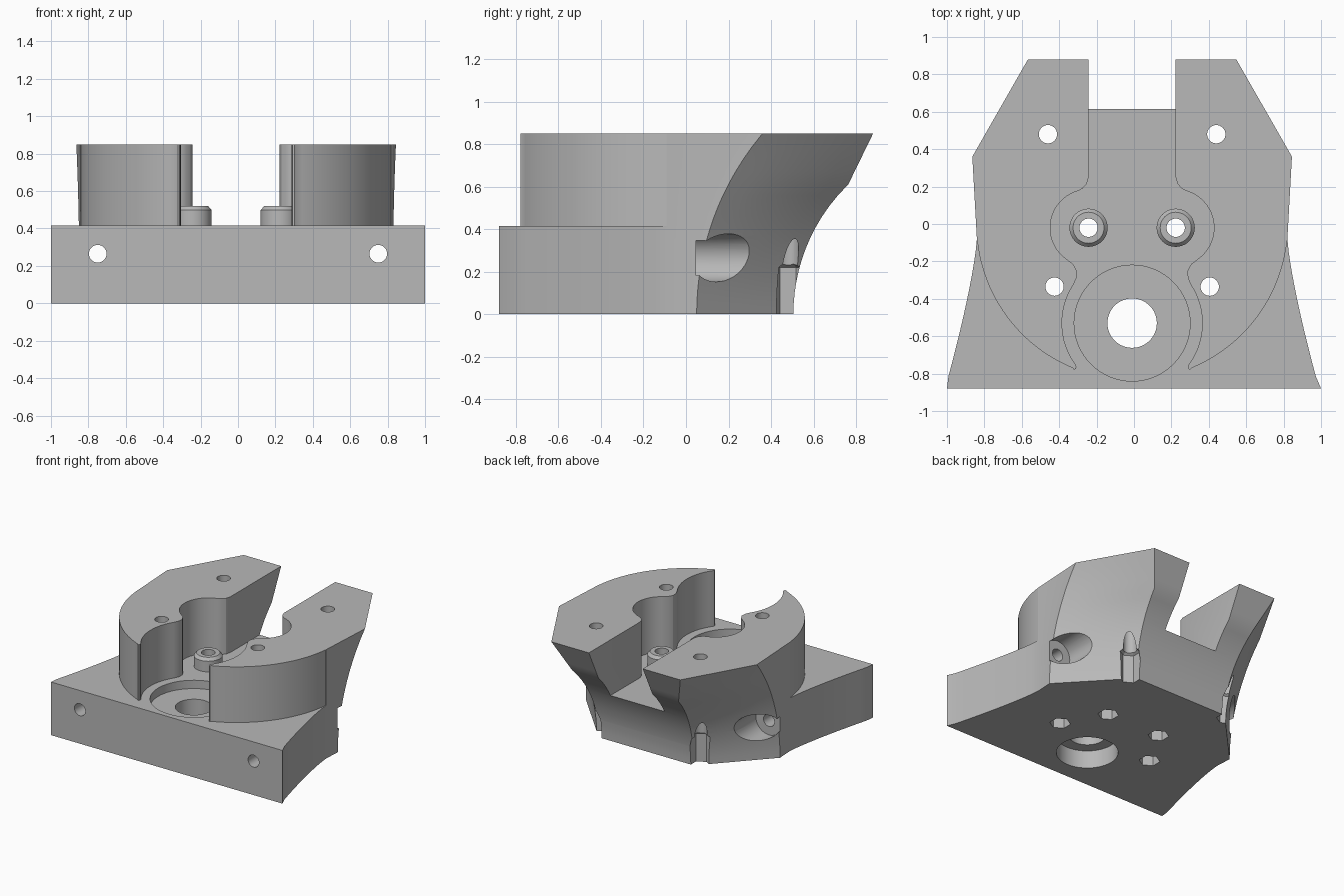
import bpy, bmesh
from math import sin, cos, radians, sqrt, pi

cube = bpy.data.objects.get("Cube")
if cube:
    bpy.data.objects.remove(cube, do_unlink=True)

CX = -0.01          # symmetry line of all features
DECK, TOP = 0.415, 0.85

grey = bpy.data.materials.new("plain grey")
grey.use_nodes = True
grey.diffuse_color = (0.48, 0.48, 0.48, 1)
grey.node_tree.nodes["Principled BSDF"].inputs["Base Color"].default_value = (0.48, 0.48, 0.48, 1)


def loft(name, rings):
    """Closed solid through rings of equal point count."""
    bm = bmesh.new()
    loops = [[bm.verts.new(p) for p in ring] for ring in rings]
    n = len(loops[0])
    for a, b in zip(loops, loops[1:]):
        for i in range(n):
            j = (i + 1) % n
            bm.faces.new((a[i], a[j], b[j], b[i]))
    bm.faces.new(loops[0][::-1])
    bm.faces.new(loops[-1])
    bmesh.ops.recalc_face_normals(bm, faces=bm.faces)
    mesh = bpy.data.meshes.new(name)
    bm.to_mesh(mesh)
    bm.free()
    obj = bpy.data.objects.new(name, mesh)
    bpy.context.collection.objects.link(obj)
    mesh.materials.append(grey)
    return obj


def mirrored(half):
    """Complete a right-hand half outline about the symmetry line."""
    return [(CX + x, y) for x, y in half] + [(CX - x, y) for x, y in reversed(half)]


def arc(cx, cy, r, a0, a1, n):
    angles = [radians(a0 + (a1 - a0) * i / n) for i in range(n + 1)]
    return [(cx + r * cos(a), cy + r * sin(a)) for a in angles]


def post(name, x, y, sections, sides=48, turn=0.0):
    """Upright turned solid from (radius, height) sections."""
    return loft(name, [[(x + r * cos(turn + 2 * pi * i / sides),
                         y + r * sin(turn + 2 * pi * i / sides), z)
                        for i in range(sides)] for r, z in sections])


def rod_y(name, x, z, r, y0, y1, sides=40):
    return loft(name, [[(x + r * cos(2 * pi * i / sides), y, z + r * sin(2 * pi * i / sides))
                        for i in range(sides)] for y in (y0, y1)])


def boolean(target, tool, operation="DIFFERENCE"):
    mod = target.modifiers.new("cut", "BOOLEAN")
    mod.operation, mod.solver, mod.object = operation, "EXACT", tool
    bpy.context.view_layer.objects.active = target
    bpy.ops.object.modifier_apply(modifier=mod.name)
    bpy.data.objects.remove(tool, do_unlink=True)


# Body: flared sides, undercut back and undercut rear corners
def body_ring(z):
    side_y = 0.05 + 1.32 - sqrt(1.32 ** 2 - z * z)
    if z <= 0.61:
        back_y = 0.505 + 0.85 - sqrt(0.85 ** 2 - z * z)
        back_x = 0.41 + 0.05 * (z / 0.61) ** 2
    else:
        t = (z - 0.61) / (TOP - 0.61)
        back_y, back_x = 0.763 + 0.117 * t, 0.46 + 0.097 * t
    half = []
    for i in range(13):
        t = 1 - i / 12
        half.append((0.83 + 0.17 * t ** 1.3, -0.08 - 0.8 * t))
    side_x = 0.83 + 0.025 * (side_y + 0.08) / 0.45
    for i in range(7):
        t = i / 6
        half.append((side_x + (back_x - side_x) * t, side_y + (back_y - side_y) * t))
    ring = mirrored(half)
    ring[0], ring[-1] = (1, -0.88), (-1, -0.88)
    return [(x, y, z) for x, y in ring]


levels = [0.61 * i / 12 for i in range(13)] + [0.67, 0.73, 0.79, TOP]
body = loft("body", [body_ring(z) for z in levels])

# Channel between the wings and open front deck
channel = [(0.233, 1.2), (0.233, 0.25), (0.243, 0.215), (0.265, 0.19)]
channel += arc(0.233, -0.02, 0.205, 75, -55, 20)
channel += [(0.315, -0.215), (0.296, -0.25), (0.298, -0.29)]
channel += arc(0, -0.53, 0.375, 33, -36, 16)
channel += [(0.298, -0.765), (0.302, -0.776), (0.311, -0.778)]
channel += arc(0, 0, 0.833, -67.5, -6, 24)
channel += [(1.3, -0.087), (1.3, -1.2)]
outline = mirrored(channel)
boolean(body, loft("channel_cutter", [[(x, y, z) for x, y in outline] for z in (DECK, 1.0)]))

# Round pocket, centre bore and bottom counterbore
for r, z0, z1 in ((0.31, 0.35, 0.6), (0.132, -0.1, 0.6), (0.22, -0.1, 0.14)):
    boolean(body, post("bore_cutter", CX, -0.53, ((r, z0), (r, z1)), 64))

for s in (-1, 1):
    # Raised boss with chamfered rim
    x = CX + s * 0.233
    boolean(body, post("boss", x, -0.02, ((0.102, 0.38), (0.102, 0.498), (0.083, 0.52))), "UNION")
    # Vertical screw holes with nut recesses below
    for dx, y in ((0.233, -0.02), (0.415, -0.335), (0.45, 0.48)):
        hx = CX + s * dx
        boolean(body, post("screw_cutter", hx, y, ((0.049, -0.1), (0.049, 1.0)), 32))
        boolean(body, post("nut_cutter", hx, y, ((0.075, -0.1), (0.075, 0.22), (0.05, 0.235)), 6, pi / 2))
    # Front mounting holes with rear counterbores
    hx = s * 0.75
    boolean(body, rod_y("mount_cutter", hx, 0.265, 0.047, -1.2, 0.3))
    boolean(body, rod_y("mount_head_cutter", hx, 0.265, 0.113, 0.048, 1.0))

bpy.ops.object.select_all(action="DESELECT")
body.select_set(True)
bpy.context.view_layer.objects.active = body
bpy.ops.object.shade_smooth_by_angle(angle=radians(25))
